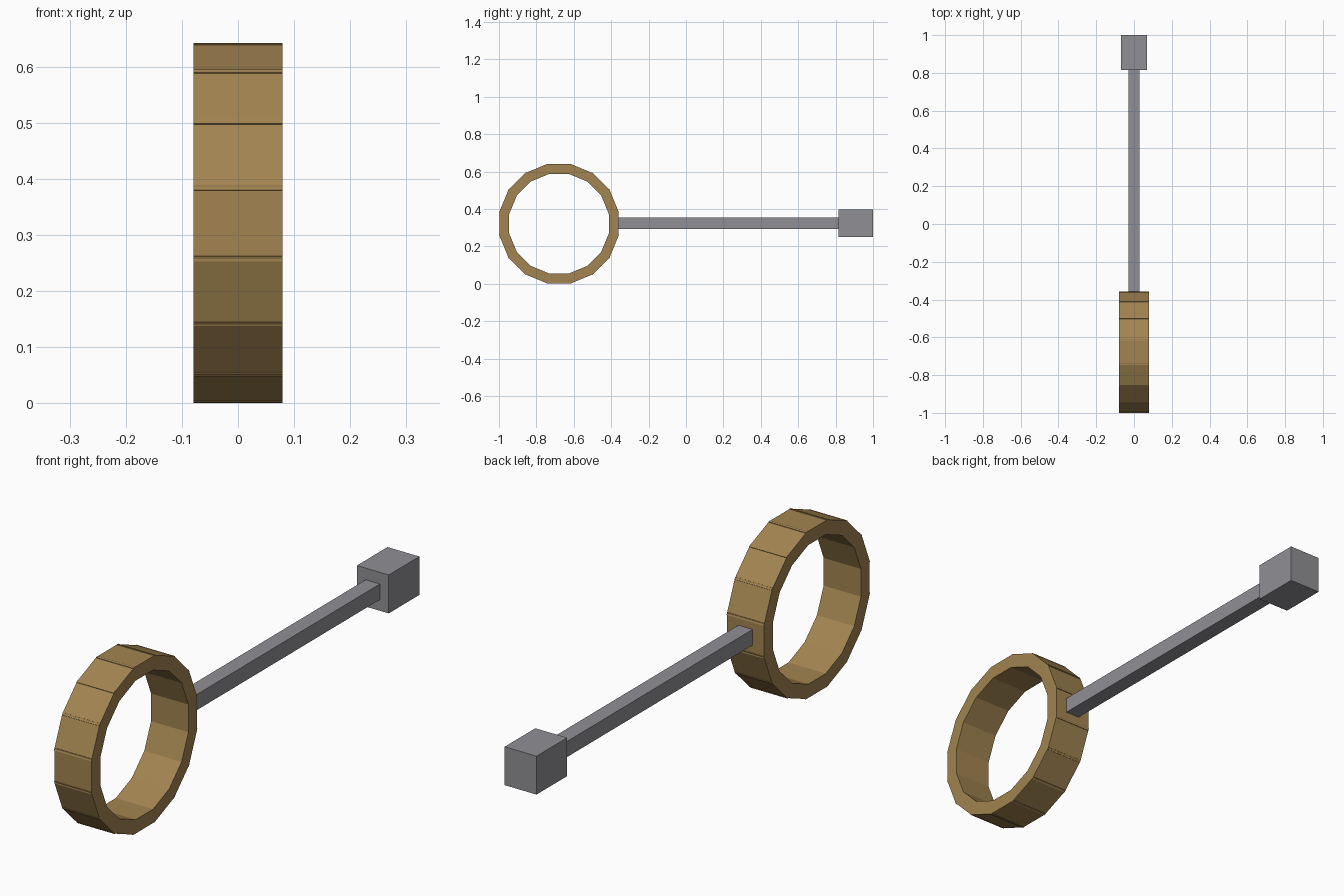
import bpy
from math import pi
from mathutils import Matrix, Vector

default = bpy.data.objects.get("Cube")
if default:
    bpy.data.objects.remove(default, do_unlink=True)


def material(name, color):
    mat = bpy.data.materials.new(name)
    mat.use_nodes = True
    mat.diffuse_color = color
    mat.node_tree.nodes["Principled BSDF"].inputs["Base Color"].default_value = color
    return mat


def block(name, center, size, mat, angle=0.0):
    """Flat-shaded box, turned about the x axis."""
    bpy.ops.mesh.primitive_cube_add(size=1)
    obj = bpy.context.object
    obj.name = name
    obj.data.transform(Matrix.Diagonal(Vector((*size, 1))))
    obj.location = center
    obj.rotation_euler.x = angle
    obj.data.materials.append(mat)
    return obj


brass = material("brass", (0.36, 0.23, 0.08, 1))
steel = material("grey steel", (0.28, 0.28, 0.30, 1))

# Ring of overlapping straight segments
SEGMENTS = 16
OUTER, INNER = 0.319, 0.266
center = Vector((0, -0.679, 0.321))
for i in range(SEGMENTS):
    angle = 2 * pi * i / SEGMENTS
    arm = Matrix.Rotation(angle, 3, "X") @ Vector((0, (OUTER + INNER) / 2, 0))
    block(f"ring_segment_{i + 1}", center + arm,
          (0.158, OUTER - INNER, 0.136), brass, angle)

# Shaft from the ring to the end block
start, joint, tip = -0.37, 0.815, 1.0
block("shaft", (0, (start + joint) / 2, 0.323), (0.06, joint - start, 0.06), steel)

# End block
block("end_block", (0, (joint + tip) / 2, 0.324), (0.135, tip - joint, 0.147), steel)
